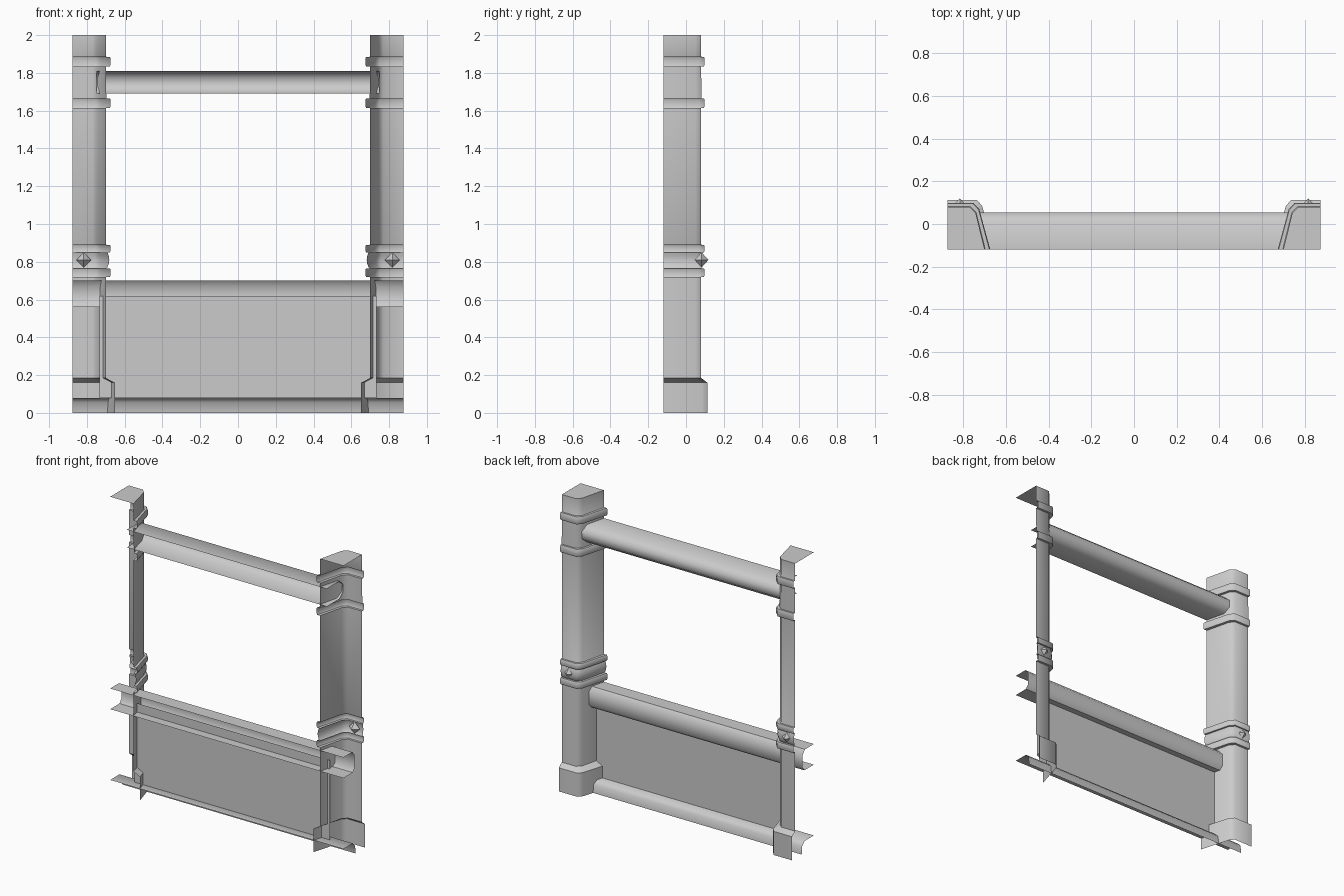
import bpy, math

if "Cube" in bpy.data.objects:
    bpy.data.objects.remove(bpy.data.objects["Cube"])


def make_object(name, verts, faces, mirror=False, smooth=True):
    mesh = bpy.data.meshes.new(name)
    mesh.from_pydata(verts, [], faces)
    obj = bpy.data.objects.new(name, mesh)
    bpy.context.collection.objects.link(obj)
    bpy.ops.object.select_all(action='DESELECT')
    obj.select_set(True)
    bpy.context.view_layer.objects.active = obj
    if smooth:
        bpy.ops.object.shade_smooth_by_angle(angle=math.radians(50))
    if mirror:
        mod = obj.modifiers.new("mirror", 'MIRROR')
        mod.use_mirror_merge = False
    return obj


def grid(rows):
    """Join rows of points (bottom to top, left to right) into a sheet facing +y."""
    n = len(rows[0])
    verts = [p for row in rows for p in row]
    faces = [(r * n + c + 1, r * n + c, (r + 1) * n + c, (r + 1) * n + c + 1)
             for r in range(len(rows) - 1) for c in range(n - 1)]
    return verts, faces


def rail(name, profile, half):
    """Open channel swept along x, from a (y, z) profile."""
    return make_object(name, *grid([[(-half, y, z), (half, y, z)] for y, z in profile]))


# Post: open plan section, grown by d to make the foot and collars
def section(d, z):
    return [(-0.875, 0.08 + d, z), (-0.77 + d, 0.08 + d, z),
            (-0.742 + 0.9 * d, 0.052 + d, z), (-0.70 + 1.45 * d, -0.12, z)]


def collar(z0, z1, d=0.018):
    return [(0, z0), (d - 0.003, z0), (d, z0 + 0.008), (d, z1 - 0.008), (d - 0.003, z1), (0.002, z1)]


steps = [(0.033, 0), (0.033, 0.16), (0, 0.185)]
steps += collar(0.72, 0.765)
steps += [(0.006, 0.77), (0.011, 0.79), (0.013, 0.81), (0.011, 0.83), (0.006, 0.85)]
steps += collar(0.85, 0.89)
steps += [(0, 0.895)] + collar(1.615, 1.665) + collar(1.835, 1.885)
steps += [(0, 1.89), (0, 2.0)]
verts, faces = grid([section(d, z) for d, z in steps])

# Flat cap on the post
top = len(verts) - 4
verts.append((-0.875, -0.12, 2.0))
faces.append((top + 4, top + 3, top + 2, top + 1, top))
make_object("posts", verts, faces, mirror=True)

# Diamond studs on the middle band
r, depth, cx, cy, cz = 0.04, 0.037, -0.817, 0.082, 0.81
ring = [(cx + r, cy, cz), (cx, cy, cz + r), (cx - r, cy, cz), (cx, cy, cz - r)]
tips = [(cx, cy + depth, cz), (cx, cy - depth, cz)]
stud_faces = [(4, (i + 1) % 4, i) for i in range(4)] + [(5, i, (i + 1) % 4) for i in range(4)]
make_object("studs", ring + tips, stud_faces, mirror=True, smooth=False)

# Rails, open towards the front
rail("top_rail", [(-0.12, 1.69), (0.015, 1.69), (0.055, 1.725),
                  (0.055, 1.775), (0.015, 1.81), (-0.12, 1.81)], 0.75)
rail("middle_rail", [(-0.12, 0.56), (-0.02, 0.56), (0.0, 0.585),
                     (0.0, 0.67), (-0.025, 0.70), (-0.12, 0.70)], 0.875)
rail("bottom_rail", [(0.01, 0), (0.005, 0.055), (-0.02, 0.08), (-0.12, 0.08)], 0.875)

# Lower infill panel
rail("panel", [(-0.06, 0.08), (-0.06, 0.62)], 0.733)
